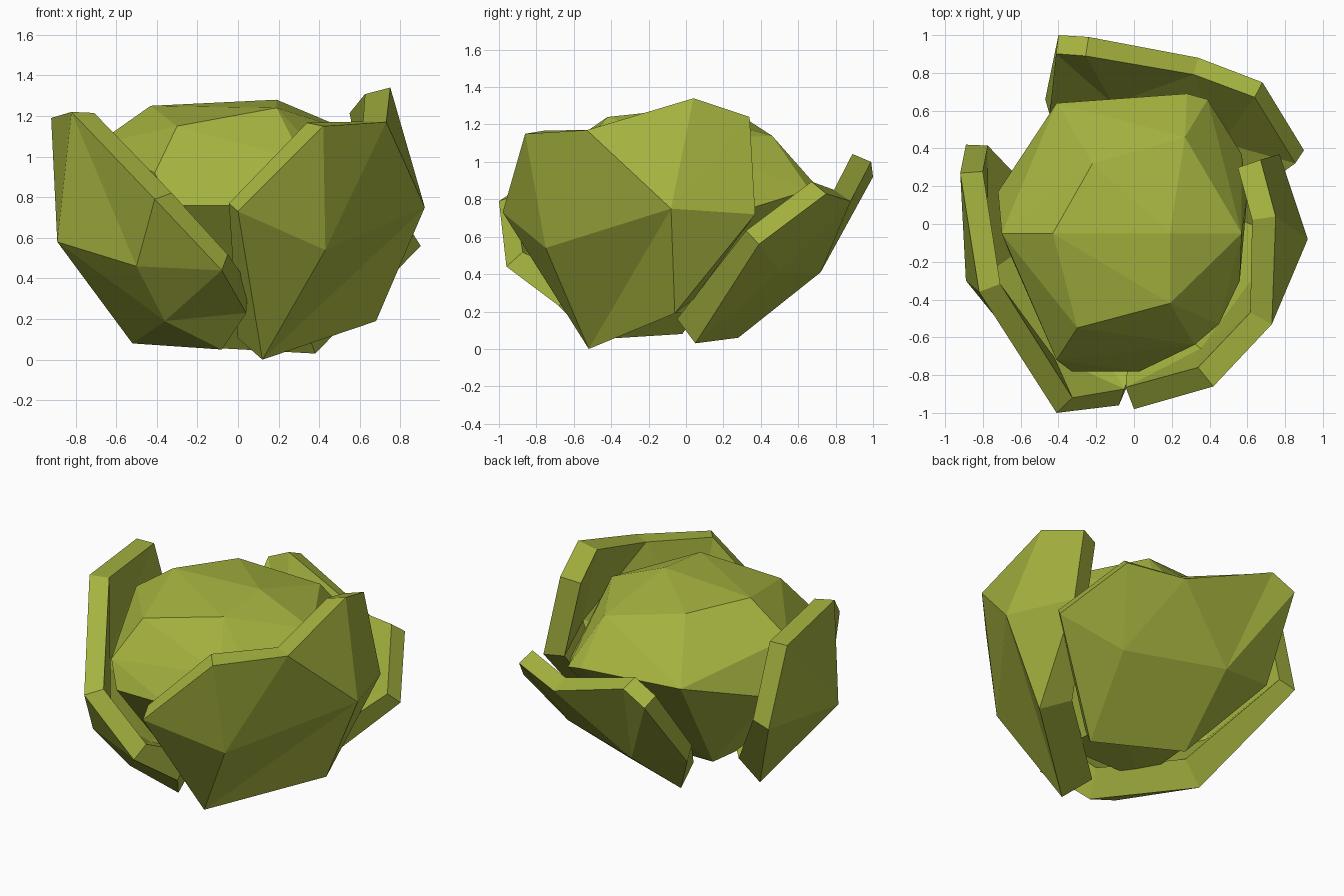
import bpy, bmesh
from mathutils import Vector

if "Cube" in bpy.data.objects:
    bpy.data.objects.remove(bpy.data.objects["Cube"])

green = bpy.data.materials.new("leaf green")
green.diffuse_color = (0.38, 0.45, 0.05, 1)
green.use_nodes = True
green.node_tree.nodes["Principled BSDF"].inputs["Base Color"].default_value = green.diffuse_color
CENTRE = Vector((0, 0, 0.7))


def finish(bm, name):
    me = bpy.data.meshes.new(name)
    bm.to_mesh(me)
    bm.free()
    me.materials.append(green)
    ob = bpy.data.objects.new(name, me)
    bpy.context.collection.objects.link(ob)
    return ob


def leaf(name, pts, faces, rim, base):
    """Faceted outer skin, thickened towards the heart, fleshier near the base."""
    bm = bmesh.new()
    vs = [bm.verts.new(p) for p in pts]
    for f in faces:
        bm.faces.new([vs[i] for i in f])
    bm.normal_update()
    for f in bm.faces:
        if f.normal.dot(f.calc_center_median() - CENTRE) < 0:
            f.normal_flip()
    ob = finish(bm, name)
    group = ob.vertex_groups.new(name="thickness")
    for i, p in enumerate(pts):
        group.add([i], 1.0 if p[2] < 0.3 else rim / base, "REPLACE")
    mod = ob.modifiers.new("thickness", "SOLIDIFY")
    mod.thickness = base
    mod.offset = -1
    mod.vertex_group = group.name
    return ob


# Heart: faceted ball as a convex hull
heart = [(-.43, -.05, 1.25), (.19, -.05, 1.28), (-.30, -.55, 1.15), (.19, -.42, 1.24),
         (-.22, .32, 1.23), (.27, .46, 1.14), (-.41, .64, .91), (.28, .69, .88), (.39, .66, .85),
         (-.70, -.05, 1.06), (.57, -.05, 1.12), (-.72, .17, .76), (-.66, -.15, .72),
         (-.41, -.72, .92), (-.33, -.78, .76), (.03, -.78, .76), (.32, -.64, .98),
         (.45, -.53, .96), (.56, -.30, .96), (.57, .37, .76), (.60, .15, .80),
         (-.30, -.30, .18), (.30, -.30, .18), (.22, .12, .20), (-.30, .15, .22)]
bm = bmesh.new()
for p in heart:
    bm.verts.new(p)
bmesh.ops.convex_hull(bm, input=bm.verts)
loose = [v for v in bm.verts if not v.link_faces]
bmesh.ops.delete(bm, geom=loose, context="VERTS")
bmesh.ops.recalc_face_normals(bm, faces=bm.faces)
finish(bm, "heart")

# Right front leaf
leaf("right_leaf",
     [(0, -.98, .73), (.42, -.86, 1.15), (.73, -.53, 1.17), (.75, .04, 1.34), (.92, -.08, .75),
      (.43, -.75, .54), (.12, -.52, 0), (.68, -.06, .19), (.67, .34, 1.24), (.77, .37, .72)],
     [(0, 5, 6), (0, 1, 5), (1, 2, 5), (2, 4, 5), (2, 3, 4), (3, 8, 4), (8, 9, 4),
      (4, 9, 7), (4, 7, 6), (4, 6, 5)], .13, .21)

# Left leaf
leaf("left_leaf",
     [(-.92, .27, 1.19), (-.82, -.36, 1.22), (-.41, -1.0, .79), (-.08, -.96, .44),
      (-.89, -.30, .58), (-.50, -.78, .46), (-.36, -.60, .19), (-.52, -.02, .08),
      (-.08, -.50, .05), (.04, -.68, .23), (-.89, .42, .69)],
     [(0, 1, 4), (1, 5, 4), (1, 2, 5), (2, 3, 5), (3, 6, 5), (4, 5, 6), (4, 6, 7),
      (6, 8, 7), (3, 9, 6), (9, 8, 6), (0, 4, 10), (4, 7, 10)], .12, .19)

# Back leaf
leaf("back_leaf",
     [(-.40, 1.0, .92), (-.24, .99, 1.0), (.34, .88, .79), (.68, .75, .83), (.90, .39, .56),
      (.50, .50, .41), (-.11, .72, .41), (-.47, .66, .46), (-.16, .28, .06), (.38, .05, .03)],
     [(3, 4, 5), (2, 3, 5), (2, 5, 6), (1, 2, 6), (0, 1, 6), (0, 6, 7), (6, 8, 7),
      (5, 9, 6), (6, 9, 8), (4, 9, 5)], .11, .17)
